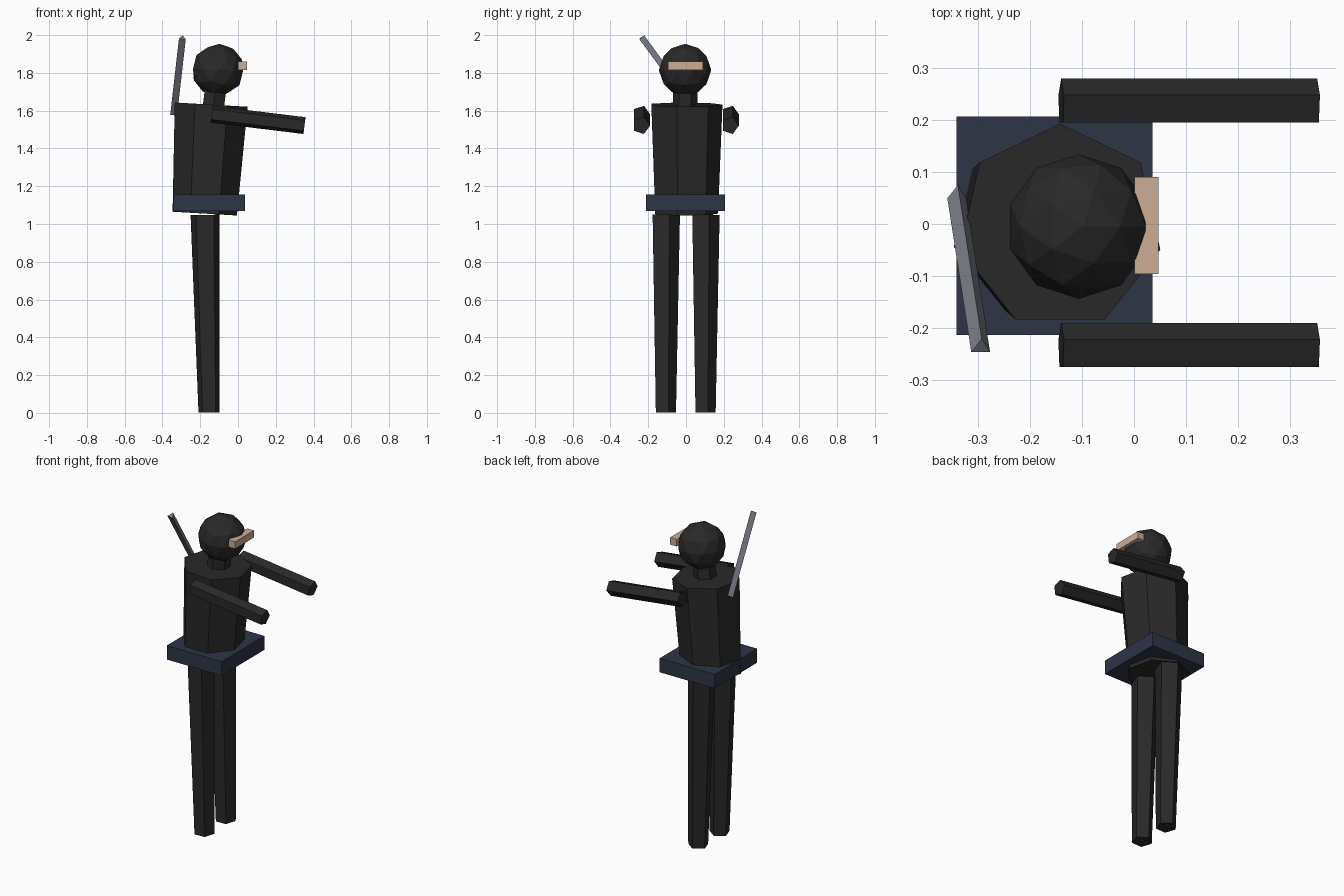
import bpy
from mathutils import Matrix, Vector

old = bpy.data.objects.get("Cube")
if old:
    bpy.data.objects.remove(old, do_unlink=True)


def material(name, rgb):
    mat = bpy.data.materials.new(name)
    mat.use_nodes = True
    color = (*rgb, 1)
    mat.diffuse_color = color
    mat.node_tree.nodes["Principled BSDF"].inputs["Base Color"].default_value = color
    return mat


cloth = material("black cloth", (0.022, 0.022, 0.022))
navy = material("navy belt", (0.026, 0.035, 0.062))
skin = material("skin", (0.60, 0.42, 0.30))
steel = material("grey steel", (0.22, 0.235, 0.27))


def finish(name, mat):
    obj = bpy.context.object
    obj.name = name
    obj.data.name = name
    obj.data.materials.append(mat)
    return obj


def prism(name, mat, sides, start, end, r_start, r_end):
    """Tapered prism between two points, one corner turned towards +y."""
    start, end = Vector(start), Vector(end)
    axis = (end - start).normalized()
    side = Vector((0, 1, 0)).cross(axis).normalized()
    turn = Matrix((side, axis.cross(side), axis)).transposed()
    bpy.ops.mesh.primitive_cone_add(vertices=sides, radius1=r_start, radius2=r_end,
                                    depth=(end - start).length)
    obj = finish(name, mat)
    obj.matrix_world = Matrix.Translation((start + end) / 2) @ turn.to_4x4()
    return obj


def box(name, mat, low, high):
    low, high = Vector(low), Vector(high)
    bpy.ops.mesh.primitive_cube_add(size=1, location=(low + high) / 2)
    obj = finish(name, mat)
    obj.scale = high - low
    return obj


MID = -0.005  # centre line of the body, which faces +x

# Torso, neck and head
prism("torso", cloth, 7, (-0.176, MID, 1.055), (-0.142, MID, 1.632), 0.175, 0.198)
prism("neck", cloth, 6, (-0.132, MID, 1.61), (-0.115, MID, 1.74), 0.065, 0.065)
bpy.ops.mesh.primitive_ico_sphere_add(subdivisions=2, radius=0.139,
                                      location=(-0.106, MID, 1.815),
                                      rotation=(0, 0.06, 0))
finish("head", cloth)

# Eye opening and belt
box("eye_band", skin, (0.001, -0.096, 1.815), (0.047, 0.090, 1.859))
box("belt", navy, (-0.341, -0.213, 1.068), (0.036, 0.207, 1.155))

# Limbs, one of each per side
for label, s in (("far", 1), ("near", -1)):
    y_leg = MID - 0.002 + s * 0.105
    y_arm = MID + 0.003 + s * 0.235
    prism(label + "_leg", cloth, 5, (-0.153, y_leg, 0.002), (-0.175, y_leg, 1.048),
          0.059, 0.080)
    prism(label + "_arm", cloth, 5, (-0.140, y_arm, 1.581), (0.352, y_arm, 1.521),
          0.047, 0.047)

# Blade slung across the back
prism("blade", steel, 3, (-0.340, 0.058, 1.582), (-0.294, -0.238, 1.986), 0.021, 0.021)
